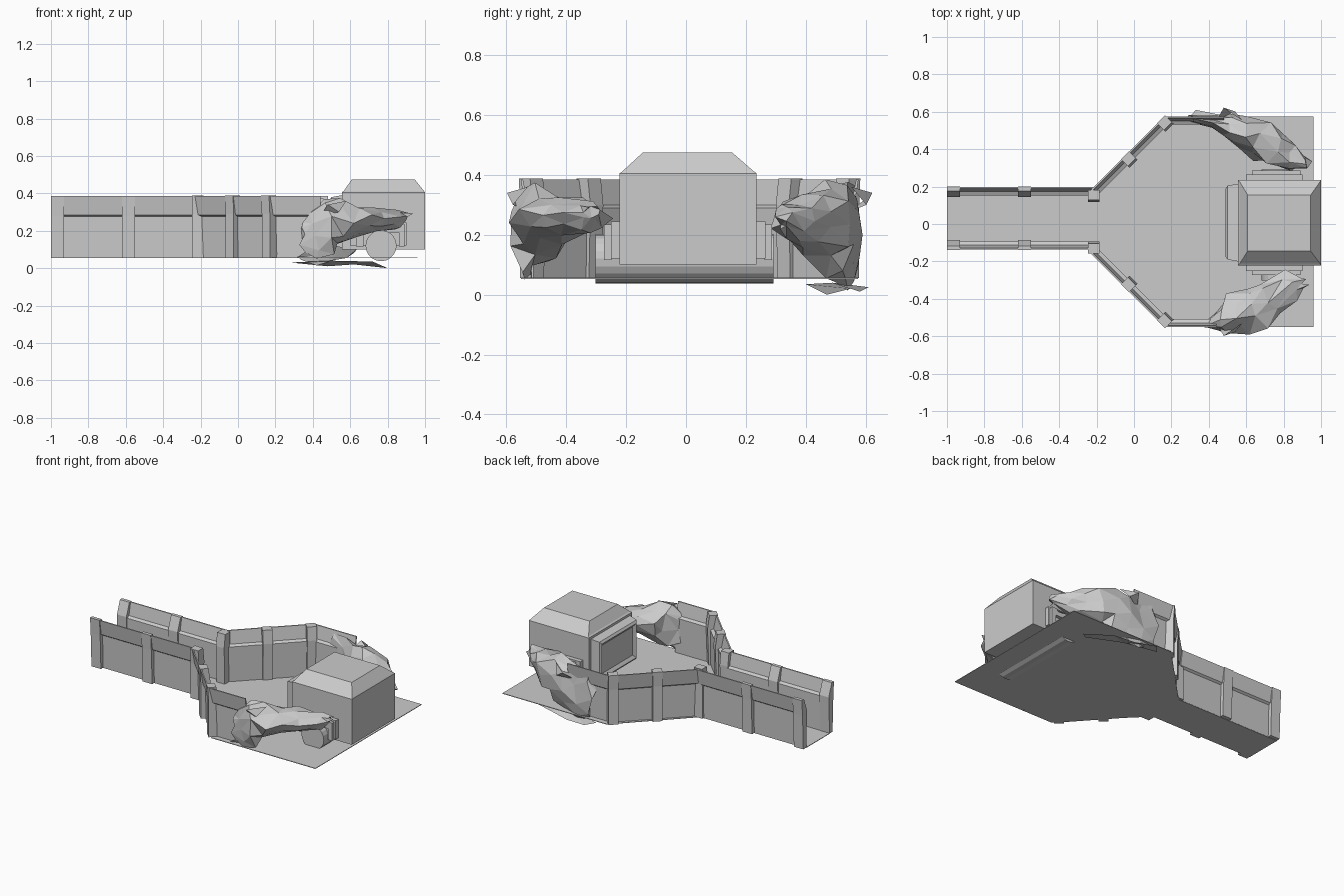
import bpy, bmesh, math, random
from mathutils import Vector

if "Cube" in bpy.data.objects:
    bpy.data.objects.remove(bpy.data.objects["Cube"])

random.seed(11)
CY = 0.012      # symmetry line of the pen
CORR = 0.03     # symmetry line of the corridor


def mesh_object(name, verts, faces):
    bm = bmesh.new()
    vs = [bm.verts.new(v) for v in verts]
    for f in faces:
        bm.faces.new([vs[i] for i in f])
    bmesh.ops.recalc_face_normals(bm, faces=bm.faces)
    me = bpy.data.meshes.new(name)
    bm.to_mesh(me)
    bm.free()
    ob = bpy.data.objects.new(name, me)
    bpy.context.collection.objects.link(ob)
    return ob


def loft(name, rings):
    n, m = len(rings[0]), len(rings)
    faces = [(r * n + i, r * n + (i + 1) % n, (r + 1) * n + (i + 1) % n, (r + 1) * n + i)
             for r in range(m - 1) for i in range(n)]
    faces += [tuple(range(n)), tuple(range((m - 1) * n, m * n))]
    return mesh_object(name, [v for r in rings for v in r], faces)


def rect(x0, x1, y0, y1, z):
    return [(x0, y0, z), (x1, y0, z), (x1, y1, z), (x0, y1, z)]


def box(name, x0, x1, y0, y1, z0, z1):
    return loft(name, [rect(x0, x1, y0, y1, z0), rect(x0, x1, y0, y1, z1)])


def sweep(name, a, b, profile, side, centre):
    """Extrude an (outward offset, height) profile from a to b, mirrored by side."""
    a, b = Vector(a), Vector(b)
    d = (b - a).normalized()
    n = Vector((-d.y, d.x))
    ring = lambda p: [(p.x + n.x * o, centre + side * (p.y + n.y * o), z) for o, z in profile]
    return loft(name, [ring(a), ring(b)])


# Wall section: inset lower panel, flared rim outside, small ledge inside
wall = [(-.036, .055), (-.03, .275), (-.016, .285), (0, .385), (-.008, .385),
        (-.024, .3), (-.044, .29), (-.042, .055)]

# Floor
half = [(-1, .13), (-.22, .13), (.17, .545), (.19, .563), (.96, .563)]
upper = [(x, (CORR if x < -.2 else CY) + y) for x, y in half]
lower = [(x, (CORR if x < -.2 else CY) - y) for x, y in reversed(half)]
outline = upper + lower
loft("floor", [[(x, y, .053) for x, y in outline], [(x, y, .057) for x, y in outline]])

rib = [(-.044, .055), (-.012, .055), (-.004, .28), (.003, .387), (-.02, .387), (-.052, .3)]
post = [(-.055, .055), (-.003, .055), (-.003, .29), (.003, .388), (-.05, .388), (-.062, .3)]
for side, tag in ((1, "back"), (-1, "front")):
    # Corridor walls and ribs
    sweep("corridor_wall_" + tag, (-1, .167), (-.22, .167), wall, side, CORR)
    for x0, x1 in ((-1, -.93), (-.62, -.55)):
        sweep("corridor_rib_" + tag, (x0, .167), (x1, .167), rib, side, CORR)
    # Pen walls and posts
    end = .48 if side > 0 else .44
    sweep("diagonal_wall_" + tag, (-.23, .17), (.165, .565), wall, side, CY)
    sweep("straight_wall_" + tag, (.16, .564), (end, .564), wall, side, CY)
    sweep("gate_post_" + tag, (-.245, .167), (-.185, .167), post, side, CY)
    sweep("middle_post_" + tag, (-.068, .332), (-.025, .375), post, side, CY)
    sweep("corner_post_" + tag, (.125, .525), (.168, .568), post, side, CY)

# Machine body with bevelled lid
box("machine_body", .555, 1, -.222, .236, .1, .405)
loft("machine_lid", [rect(.555, 1, -.222, .236, .405), rect(.565, .995, -.212, .226, .412),
                     rect(.608, .945, -.145, .155, .474)])


# Machine hatch with recessed screen
def screen(x, y0, y1, z0, z1):
    return [(x, y0, z0), (x, y1, z0), (x, y1, z1), (x, y0, z1)]


loft("machine_hatch", [screen(.555, -.2, .215, .11, .39), screen(.5, -.19, .205, .12, .38),
                       screen(.49, -.175, .19, .135, .365), screen(.505, -.155, .17, .155, .345)])

# Roller under the machine
R, N = .083, 20
loft("roller", [[(.765 + R * math.cos(2 * math.pi * i / N), y, .12 + R * math.sin(2 * math.pi * i / N))
                 for i in range(N)] for y in (-.302, .292)])

# Side grips
for side, tag in ((1, "back"), (-1, "front")):
    ya, yb = sorted((CY - .005 + side * .225, CY - .005 + side * .258))
    yc, yd = sorted((CY - .005 + side * .255, CY - .005 + side * .28))
    box("grip_plate_" + tag, .6, .9, ya, yb, .12, .245)
    box("grip_bar_" + tag, .63, .89, yc, yd, .19, .235)
    box("grip_leg_left_" + tag, .63, .67, yc, yd, .115, .19)
    box("grip_leg_right_" + tag, .86, .89, yc, yd, .115, .19)


# Crumpled wall remains: jagged lofts along a bent path
def crumple(name, stations, sides, jitter):
    rings = []
    for k, (x, y, w, z0, z1) in enumerate(stations):
        x0, y0 = stations[max(k - 1, 0)][:2]
        x1, y1 = stations[min(k + 1, len(stations) - 1)][:2]
        d = Vector((x1 - x0, y1 - y0)).normalized()
        ring = []
        for i in range(sides):
            t = 2 * math.pi * (i + .5 * (k % 2)) / sides
            r = random.uniform(.68, 1.2)
            j = random.uniform(-jitter, jitter)
            o = w * math.cos(t) * r
            z = (z0 + z1) / 2 + (z1 - z0) / 2 * math.sin(t) * min(r + .1, 1.05)
            ring.append((x - d.y * o + d.x * j, y + d.x * o + d.y * j, max(z, .005)))
        rings.append(ring)
    ob = loft(name, rings)
    bm = bmesh.new()
    bm.from_mesh(ob.data)
    bmesh.ops.triangulate(bm, faces=bm.faces)
    bm.to_mesh(ob.data)
    bm.free()


crumple("crumpled_wall_front", [
    (.34, -.535, .015, .06, .24), (.41, -.535, .03, .055, .29), (.48, -.515, .07, .06, .38),
    (.55, -.48, .11, .11, .37), (.64, -.44, .125, .17, .34), (.73, -.395, .12, .2, .33),
    (.83, -.335, .08, .2, .31), (.91, -.31, .03, .25, .3)], 9, .03)
crumple("crumpled_wall_back", [
    (.31, .56, .02, .03, .36), (.40, .55, .03, .02, .37), (.5, .53, .06, .02, .38),
    (.58, .49, .10, .06, .38), (.67, .46, .12, .12, .35), (.76, .41, .11, .16, .34),
    (.85, .36, .07, .18, .31), (.92, .325, .025, .22, .3)], 9, .03)

# Torn skirt at the base and torn flaps at the rim
mesh_object("torn_skirt", [(.28, .55, .03), (.33, .61, .025), (.48, .58, .01), (.62, .55, .02),
                           (.8, .47, 0), (.72, .4, .035), (.5, .49, .04)],
            [(0, 1, 6), (1, 2, 6), (2, 3, 6), (3, 5, 6), (3, 4, 5)])
for side, tag in ((1, "back"), (-1, "front")):
    y = lambda v: CY + side * v
    mesh_object("torn_flap_" + tag, [(.44, y(.54), .28), (.54, y(.59), .3), (.48, y(.61), .34), (.58, y(.54), .36)],
                [(0, 1, 2), (1, 3, 2)])
